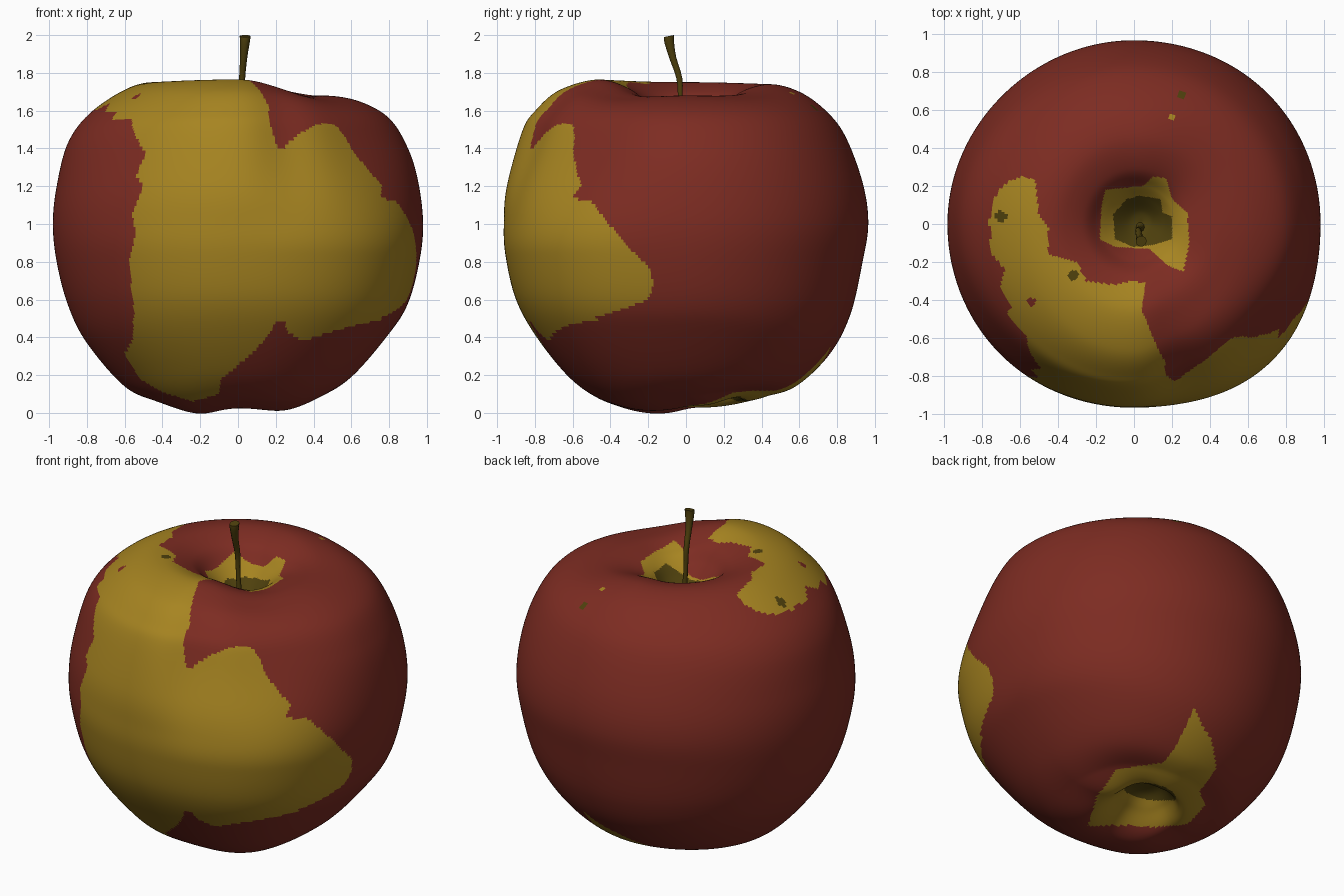
import bpy, bmesh, math
from mathutils import Vector

if "Cube" in bpy.data.objects:
    bpy.data.objects.remove(bpy.data.objects["Cube"])


def material(name, rgb):
    m = bpy.data.materials.new(name)
    m.diffuse_color = (*rgb, 1)
    m.use_nodes = True
    m.node_tree.nodes["Principled BSDF"].inputs["Base Color"].default_value = m.diffuse_color
    return m


RED, YELLOW, BROWN = 0, 1, 2
mats = [material("red skin", (0.205, 0.025, 0.016)),
        material("yellow skin", (0.385, 0.232, 0.015)),
        material("brown stem", (0.078, 0.052, 0.004))]


def inside(poly, u, v):
    """Even-odd point in polygon test."""
    hit = False
    for (x1, y1), (x2, y2) in zip(poly, poly[1:] + poly[:1]):
        if (y1 > v) != (y2 > v) and u < x1 + (v - y1) * (x2 - x1) / (y2 - y1):
            hit = not hit
    return hit


def loft(name, rings, colour):
    """Skin closed rings of points, cap both ends, colour faces by rule."""
    bm = bmesh.new()
    loops = [[bm.verts.new(p) for p in ring] for ring in rings]
    for a, b in zip(loops, loops[1:]):
        for i in range(len(a)):
            j = (i + 1) % len(a)
            bm.faces.new((a[i], a[j], b[j], b[i]))
    bm.faces.new(loops[0][::-1])
    bm.faces.new(loops[-1])
    bmesh.ops.recalc_face_normals(bm, faces=bm.faces)
    for f in bm.faces:
        f.material_index = colour(f.calc_center_median())
    me = bpy.data.meshes.new(name)
    bm.to_mesh(me)
    bm.free()
    ob = bpy.data.objects.new(name, me)
    bpy.context.collection.objects.link(ob)
    for m in mats:
        me.materials.append(m)
    bpy.ops.object.select_all(action='DESELECT')
    ob.select_set(True)
    bpy.context.view_layer.objects.active = ob
    bpy.ops.object.shade_smooth_by_angle(angle=math.radians(50))
    return ob


def spline(p, t):
    """Catmull-Rom through points p, t in index units."""
    i = min(int(t), len(p) - 2)
    f = t - i
    a, b, c, d = (Vector(p[max(0, min(len(p) - 1, k))]) for k in range(i - 1, i + 3))
    return 0.5 * (2 * b + (c - a) * f + (2 * a - 5 * b + 4 * c - d) * f * f
                  + (3 * b - a - 3 * c + d) * f ** 3)


def fade(a, b, x):
    """Smooth 0..1 ramp from a to b."""
    t = max(0, min(1, (x - a) / (b - a)))
    return t * t * (3 - 2 * t)


# Body profiles (radius, height) for right, back, left and front
foot = [(0.004, 0.18), (0.08, 0.165), (0.15, 0.11)]
pit = [(0.2, 1.615), (0.13, 1.54), (0.06, 1.475), (0.004, 1.455)]
sides = [
    [(.25, .04), (.42, .08), (.6, .19), (.8, .42), (.9, .58), (.96, .8), (.98, 1.0),
     (.955, 1.22), (.9, 1.4), (.8, 1.56), (.64, 1.65), (.46, 1.68), (.3, 1.66)],
    [(.22, .065), (.4, .085), (.58, .14), (.76, .31), (.87, .52), (.935, .8), (.965, 1.0),
     (.94, 1.2), (.86, 1.43), (.77, 1.57), (.62, 1.69), (.45, 1.74), (.29, 1.7)],
    [(.25, .03), (.42, .06), (.6, .14), (.8, .37), (.9, .57), (.96, .8), (.98, 1.0),
     (.96, 1.2), (.9, 1.43), (.78, 1.59), (.58, 1.72), (.42, 1.75), (.28, 1.7)],
    [(.3, .025), (.46, .075), (.62, .19), (.79, .4), (.9, .6), (.955, .83), (.965, 1.0),
     (.95, 1.2), (.87, 1.49), (.8, 1.6), (.67, 1.71), (.46, 1.765), (.29, 1.71)],
]
profiles = [foot + s + pit for s in sides]
# Between the four sides: swelling below and above the waist, lift of foot and rim
low_swell = [0.01, -0.005, 0.01, 0.055]
top_swell = [0.005, -0.015, -0.015, -0.07]
foot_lift = [0.03, 0.0, -0.03, -0.02]
rim_lift = [-0.02, 0.0, 0.0, -0.035]
FOOT_C, PIT_C = Vector((0.03, 0.18)), Vector((0.04, 0.01))

SEG, STEP = 480, 12
rings = []
for k in range((len(profiles[0]) - 1) * STEP + 1):
    pts = [spline(p, k / STEP) for p in profiles]
    ring = []
    for s in range(SEG):
        a = math.tau * s / SEG
        rz = Vector((0, 0))
        for q in range(4):
            rz += pts[q] * max(0, math.cos(a - q * math.pi / 2)) ** 2
        r, z = rz
        q, w = int(a // (math.pi / 2)) % 4, math.sin(2 * a) ** 2
        up = fade(0.85, 1.5, z)
        r *= 1 + w * (low_swell[q] * (1 - up) + top_swell[q] * up)
        # shallow crease in the front right shoulder
        crease = math.exp(-((math.degrees(a) - 287) / 11) ** 2)
        r *= 1 - 0.045 * crease * up * fade(0.3, 0.6, rz.x)
        if z < 0.5:
            z += foot_lift[q] * w * fade(0.08, 0.25, r) * (1 - fade(0.4, 0.7, r))
        elif z > 1.4:
            z += rim_lift[q] * w * fade(0.1, 0.3, r) * (1 - fade(0.5, 0.8, r))
        shift = FOOT_C * max(0, 1 - rz.x / 0.45) if z < 0.9 else PIT_C * max(0, 1 - rz.x / 0.35)
        ring.append((shift.x + r * math.cos(a), shift.y + r * math.sin(a), z))
    rings.append(ring)

# Outlines of the yellow patch as seen from the front, right and top
front_patch = [
    (.1, 1.72), (.15, 1.62), (.17, 1.53), (.21, 1.4), (.25, 1.41), (.31, 1.47), (.4, 1.52),
    (.46, 1.535), (.52, 1.52), (.57, 1.46), (.6, 1.4), (.7, 1.27), (.8, 1.17), (1.1, 1.05),
    (1.1, .57), (.9, .57), (.8, .5), (.6, .46), (.5, .43), (.34, .38), (.26, .43),
    (.25, .48), (.2, .48), (.14, .38), (0, .25), (-.09, .18), (-.1, .1), (-.24, .06),
    (-.4, .11), (-.52, .18), (-.6, .31), (-.56, .38), (-.55, .55), (-.58, .8), (-.54, .95),
    (-.56, 1.05), (-.5, 1.2), (-.54, 1.25), (-.49, 1.37), (-.54, 1.46), (-.57, 1.56),
    (-.66, 1.55), (-.7, 1.72)]
right_patch = [
    (-1.1, 1.24), (-.66, 1.24), (-.62, 1.14), (-.5, 1.12), (-.45, 1.05), (-.3, .87), (-.2, .78),
    (-.17, .68), (-.2, .6), (-.3, .56), (-.5, .5), (-.55, .5), (-.6, .44), (-1.1, .44)]
top_patch = [
    (-.54, -1), (-.54, -.65), (-.62, -.55), (-.65, -.42), (-.7, -.33), (-.68, -.24),
    (-.75, -.15), (-.76, .02), (-.72, .17), (-.65, .23), (-.58, .25), (-.52, .23), (-.5, .05),
    (-.45, -.02), (-.45, -.16), (-.3, -.2), (-.25, -.3), (-.1, -.32), (-.02, -.3), (.06, -.31),
    (.04, -.45), (.12, -.64), (.17, -.74), (.19, -1)]
# Colour rings around the stem pit and the foot
pit_yellow = [(-.17, .1), (-.15, .18), (.05, .2), (.1, .25), (.17, .24), (.2, .13), (.28, .06),
              (.29, -.1), (.26, -.25), (.18, -.22), (.08, -.13), (-.1, -.12), (-.18, -.08)]
pit_brown = [(-.11, .05), (-.04, .13), (.03, .15), (.14, .13), (.15, .06), (.2, .04),
             (.2, -.08), (.1, -.11), (0, -.12), (-.1, -.08)]
foot_yellow = [(-.38, -.2), (-.2, -.27), (0, -.28), (.2, -.26), (.31, -.12), (.29, .02), (.4, .17),
               (.39, .34), (.3, .53), (.2, .42), (.1, .31), (-.18, .27), (-.3, .1)]
# Small speckles on top: x, y, radius, colour
specks = [(-.7, .04, .03, BROWN), (-.32, -.27, .027, BROWN), (-.54, -.41, .022, RED),
          (.25, .68, .02, BROWN), (.2, .56, .016, YELLOW)]


def skin(c):
    x, y, z = c
    if z > 1.2 and math.hypot(x, y) < 0.42:
        if inside(pit_brown, x, y):
            return BROWN
        if inside(pit_yellow, x, y):
            return YELLOW
        if math.hypot(x, y) < 0.28:
            return RED
    if z < 0.4:
        dx, dy = x - FOOT_C.x, y - FOOT_C.y
        if math.hypot(dx, dy) < 0.15:
            return BROWN
        if inside(foot_yellow, (dy - dx) * .707, (dx + dy) * .707):
            return YELLOW
    if z > 1.5:
        for sx, sy, r, m in specks:
            if math.hypot(x - sx, y - sy) < r:
                return m
    if z > 1.6:
        return YELLOW if inside(top_patch, x, y) else RED
    if x < -0.6 and y > -0.45:                 # lower fringe of the top patch
        return YELLOW if z > 1.4 and inside(top_patch, x, y) else RED
    if y > 0:
        return RED
    if x > 0.76:
        return YELLOW if inside(right_patch, y, z) else RED
    return YELLOW if inside(front_patch, x, z) else RED


loft("apple_body", rings, skin)

# Stem: leaning stalk that flares at the cut end
stem_path = [(.035, -.01, 1.43, .03), (.03, -.025, 1.5, .017), (.022, -.03, 1.65, .013),
             (.022, -.035, 1.77, .016), (.03, -.07, 1.88, .019), (.036, -.088, 1.96, .026),
             (.038, -.09, 1.995, .029)]
stem_rings = []
for k in range((len(stem_path) - 1) * 3 + 1):
    x, y, z, r = spline(stem_path, k / 3)
    stem_rings.append([(x + r * math.cos(math.tau * i / 10), y + r * math.sin(math.tau * i / 10),
                        z + 0.2 * r * math.sin(math.tau * i / 10)) for i in range(10)])
loft("stem", stem_rings, lambda c: BROWN)
